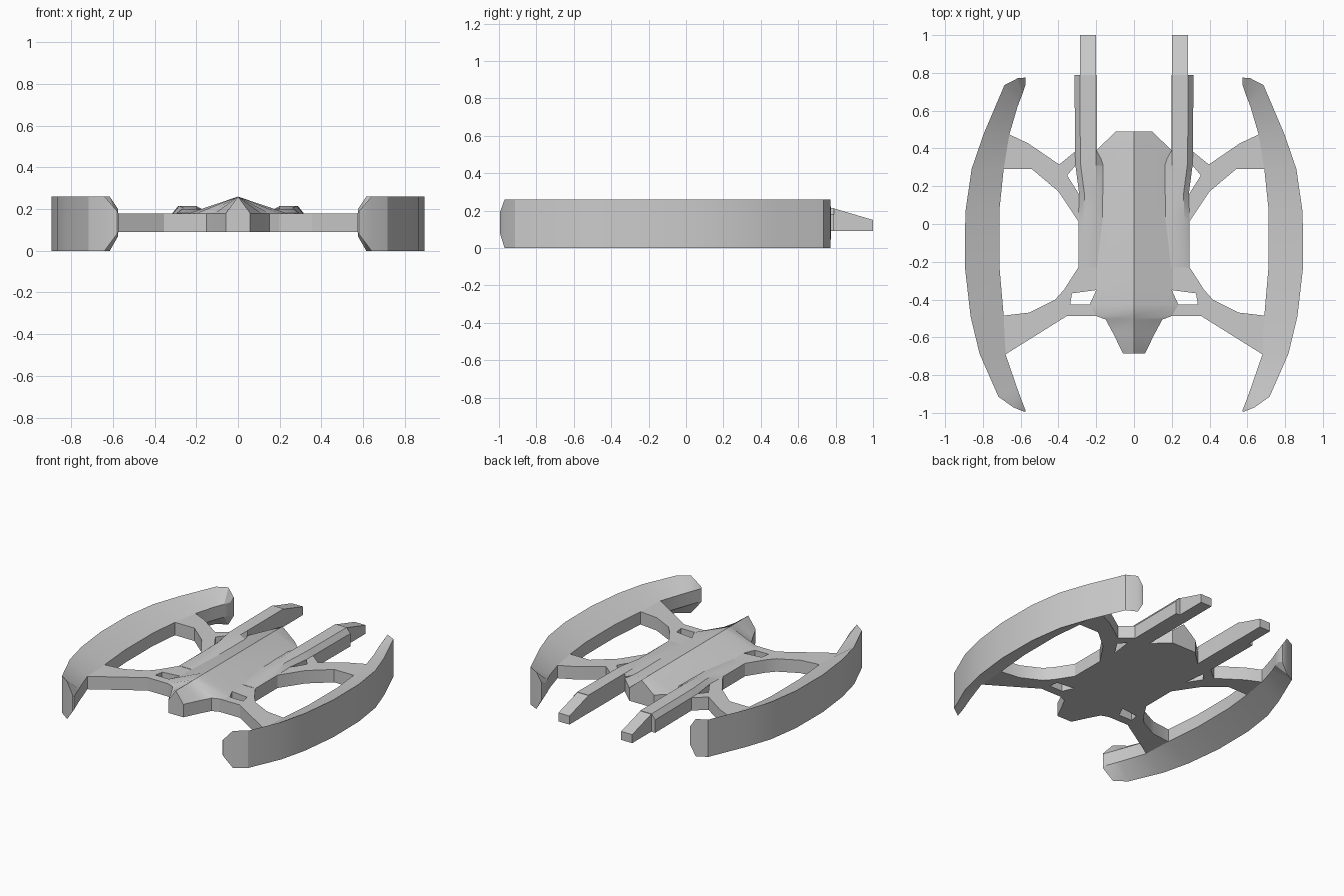
import bpy, bmesh, math

if "Cube" in bpy.data.objects:
    bpy.data.objects.remove(bpy.data.objects["Cube"])

LOW, HIGH, TOP = 0.09, 0.18, 0.26   # deck underside, deck top, ridge height


def finish(name, bm, mirror=True):
    bmesh.ops.remove_doubles(bm, verts=bm.verts, dist=0.0005)
    bmesh.ops.recalc_face_normals(bm, faces=bm.faces)
    mesh = bpy.data.meshes.new(name)
    bm.to_mesh(mesh)
    bm.free()
    obj = bpy.data.objects.new(name, mesh)
    bpy.context.collection.objects.link(obj)
    bpy.ops.object.select_all(action='DESELECT')
    bpy.context.view_layer.objects.active = obj
    obj.select_set(True)
    bpy.ops.object.shade_smooth_by_angle(angle=math.radians(25))
    if mirror:
        obj.modifiers.new("Mirror", 'MIRROR').use_clip = False
    return obj


def loft(name, sections, mirror=True):
    """Skin a list of closed cross-sections and cap both ends."""
    bm = bmesh.new()
    rings = [[bm.verts.new(p) for p in s] for s in sections]
    n = len(rings[0])
    for a, b in zip(rings, rings[1:]):
        for i in range(n):
            j = (i + 1) % n
            bm.faces.new((a[i], a[j], b[j], b[i]))
    bm.faces.new(rings[0])
    bm.faces.new(rings[-1])
    return finish(name, bm, mirror)


def plate(name, points, faces):
    """Extrude a flat layout of faces between the deck heights."""
    bm = bmesh.new()
    vs = [bm.verts.new((x, y, LOW)) for x, y in points]
    fs = [bm.faces.new([vs[i] for i in f]) for f in faces]
    new = bmesh.ops.extrude_face_region(bm, geom=fs, use_keep_orig=True)["geom"]
    for v in new:
        if isinstance(v, bmesh.types.BMVert):
            v.co.z = HIGH
    return finish(name, bm)


# Ridged central body
body = [(.058, -.686), (.11, -.58), (.15, -.506), (.2, -.487), (.235, -.427),
        (.2, -.35), (.2, .39), (.095, .49)]
loft("central_body",
     [[(-w, y, LOW), (-w, y, HIGH), (0, y, TOP), (w, y, HIGH), (w, y, LOW)]
      for w, y in body], mirror=False)

# Curved outer hulls: outer x, y, inner x, y, outer bottom and top height
hull = [(.58, -.995, .573, -.99, .08, .19), (.64, -.97, .6, -.92, 0, TOP),
        (.718, -.914, .618, -.87, 0, TOP), (.818, -.686, .68, -.69, 0, TOP),
        (.865, -.49, .69, -.485, 0, TOP), (.895, -.23, .712, -.23, 0, TOP),
        (.893, .06, .712, .08, 0, TOP), (.86, .29, .69, .29, 0, TOP),
        (.797, .474, .66, .474, 0, TOP), (.686, .735, .617, .62, 0, TOP),
        (.615, .772, .59, .69, 0, TOP), (.575, .775, .575, .735, .07, .2)]
loft("outer_hull",
     [[(ox, oy, b), (ox, oy, t), (ix, iy, HIGH), (ix, iy, LOW)]
      for ox, oy, ix, iy, b, t in hull])

# Side pods rising out of the deck: y, outer x, inner crease x, top height
pods = [(-.23, .295, .17, .182), (.015, .295, .155, .2), (.156, .29, .155, .207),
        (.31, .31, .155, .215), (.39, .312, .199, .215), (.79, .315, .199, .215)]
loft("side_pod",
     [[(.199, y, LOW), (xo, y, LOW), (xo, y, HIGH), (xo - .028, y, t),
       (.2, y, t), (xi, y, min(t, .19))] for y, xo, xi, t in pods])

# Tapered rear prongs
loft("rear_prong",
     [[(.2, y, LOW), (.285, y, LOW), (.285, y, t), (.2, y, t)]
      for y, t in [(.78, .215), (1.0, .15)]])

# Front struts with a small opening beside the body
plate("front_strut",
      [(.69, -.485), (.68, -.69), (.554, -.469), (.417, -.4), (.37, -.347),
       (.295, -.23), (.2, -.23), (.2, -.35), (.328, -.367), (.338, -.427),
       (.235, -.427), (.2, -.487), (.355, -.487)],
      [(0, 2, 12, 1), (2, 3, 9, 12), (3, 4, 8, 9), (4, 5, 6, 7, 8), (9, 10, 11, 12)])

# Forked rear struts
plate("rear_strut",
      [(.66, .474), (.69, .29), (.56, .427), (.54, .29), (.396, .315), (.4, .172),
       (.31, .385), (.31, .31), (.354, .257), (.29, .156), (.295, .015)],
      [(0, 2, 3, 1), (2, 4, 8, 5, 3), (4, 6, 7, 8), (8, 9, 10, 5)])
